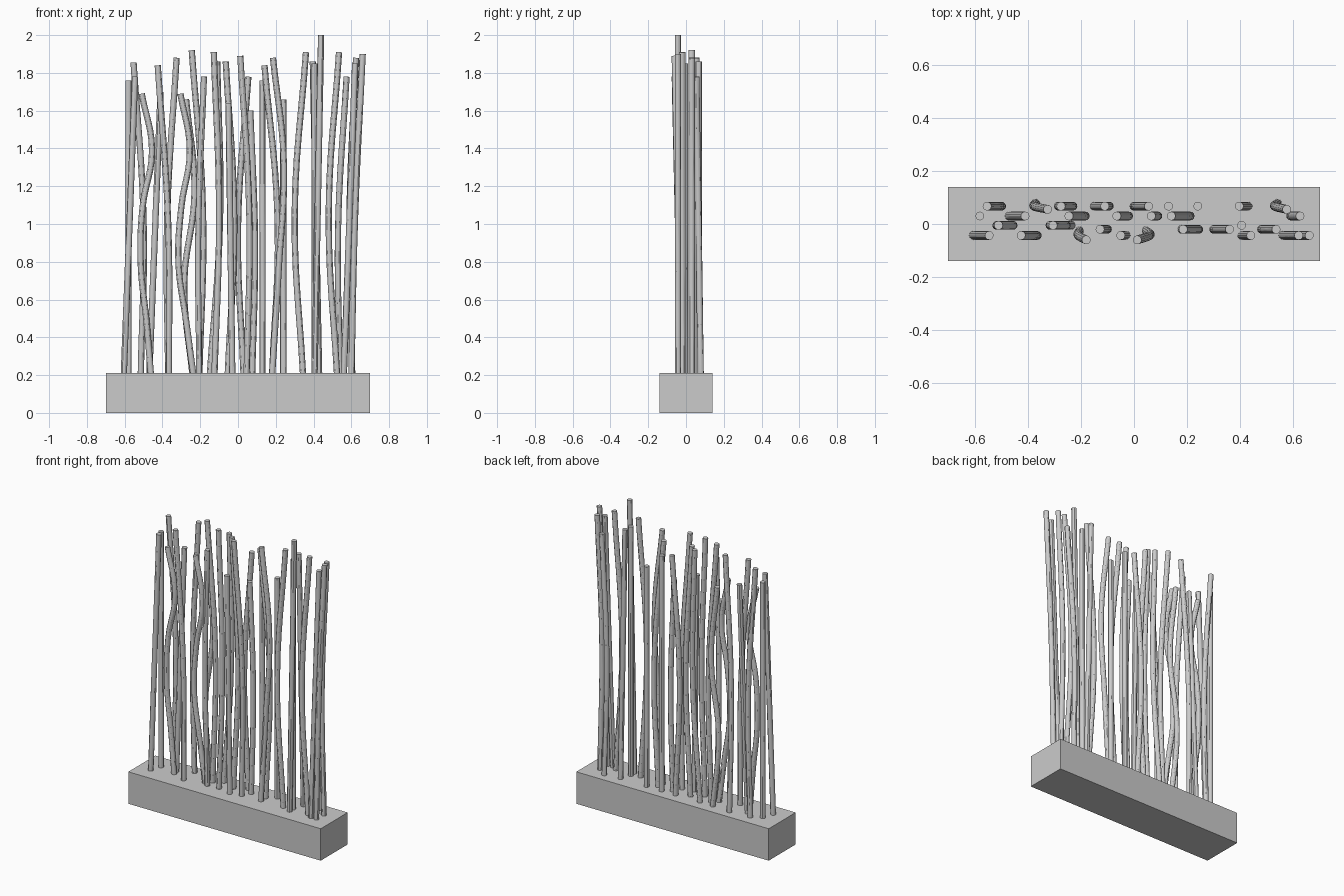
import bpy

R = 0.0165   # rod radius
Z0 = 0.19    # rods start just inside the block

# planter block
bpy.ops.mesh.primitive_cube_add(size=1, location=(0, 0, 0.105))
base = bpy.context.object
base.name = "planter_base"
base.scale = (1.4, 0.28, 0.21)
bpy.ops.object.transform_apply(location=False, rotation=False, scale=True)


def stick(y0, y1, top, *xs):
    """Bent rod: the x values are spread evenly over its height."""
    if len(xs) == 1:
        xs = xs * 2
    cu = bpy.data.curves.new("stick", 'CURVE')
    cu.dimensions = '3D'
    cu.bevel_depth = R
    cu.bevel_resolution = 4
    cu.resolution_u = 6
    cu.use_fill_caps = True
    sp = cu.splines.new('BEZIER')
    n = len(xs) - 1
    sp.bezier_points.add(n)
    for k, x in enumerate(xs):
        t = k / n
        bp = sp.bezier_points[k]
        bp.co = (x, y0 + (y1 - y0) * t, Z0 + (top - Z0) * t)
        bp.handle_left_type = bp.handle_right_type = 'AUTO'
    ob = bpy.data.objects.new("stick", cu)
    bpy.context.collection.objects.link(ob)
    bpy.ops.object.select_all(action='DESELECT')
    ob.select_set(True)
    bpy.context.view_layer.objects.active = ob
    bpy.ops.object.convert(target='MESH')
    bpy.ops.object.shade_smooth_by_angle()


def row(y0, y1, *sticks):
    for s in sticks:
        stick(y0, y1, *s)


# front row
row(-0.043, -0.043,
    (1.78, -.605, -.545), (1.84, -.365, -.37, -.425), (1.64, -.03, -.05),
    (2.0, .405, .44), (1.85, .56, .59, .62), (1.9, .6, .62, .66))
# front rods leaning forward
row(-0.025, -0.06, (1.78, -.205, -.21, -.18), (1.89, .045, .06, .012))
# second row
row(-0.02, -0.02,
    (1.91, -.125, -.10, -.128), (1.88, .18, .215, .243, .185),
    (1.91, .345, .30, .36), (1.91, .525, .48, .535))
# middle row with the strongest bends
row(-0.005, -0.005,
    (1.69, -.46, -.485, -.515, -.505, -.455, -.51),
    (1.69, -.235, -.275, -.315, -.30, -.255, -.305), (1.85, .405))
# fourth row
row(0.03, 0.03,
    (1.76, -.58), (1.7, -.47, -.41), (1.92, -.205, -.185, -.245),
    (1.86, -.055, -.02, -.065), (1.6, .075, .09, .065),
    (1.84, .18, .21, .14), (1.88, .605, .59, .625))
# back row
row(0.067, 0.067,
    (1.855, -.515, -.50, -.553), (1.66, -.24, -.285, -.23, -.275),
    (1.86, -.15, -.095, -.11), (1.78, .03, .0, .055), (1.76, .13),
    (1.66, .24), (1.86, .43, .396))
# back rods leaning forward
row(0.078, 0.055, (1.88, -.37, -.375, -.325), (1.78, .54, .53, .575))
